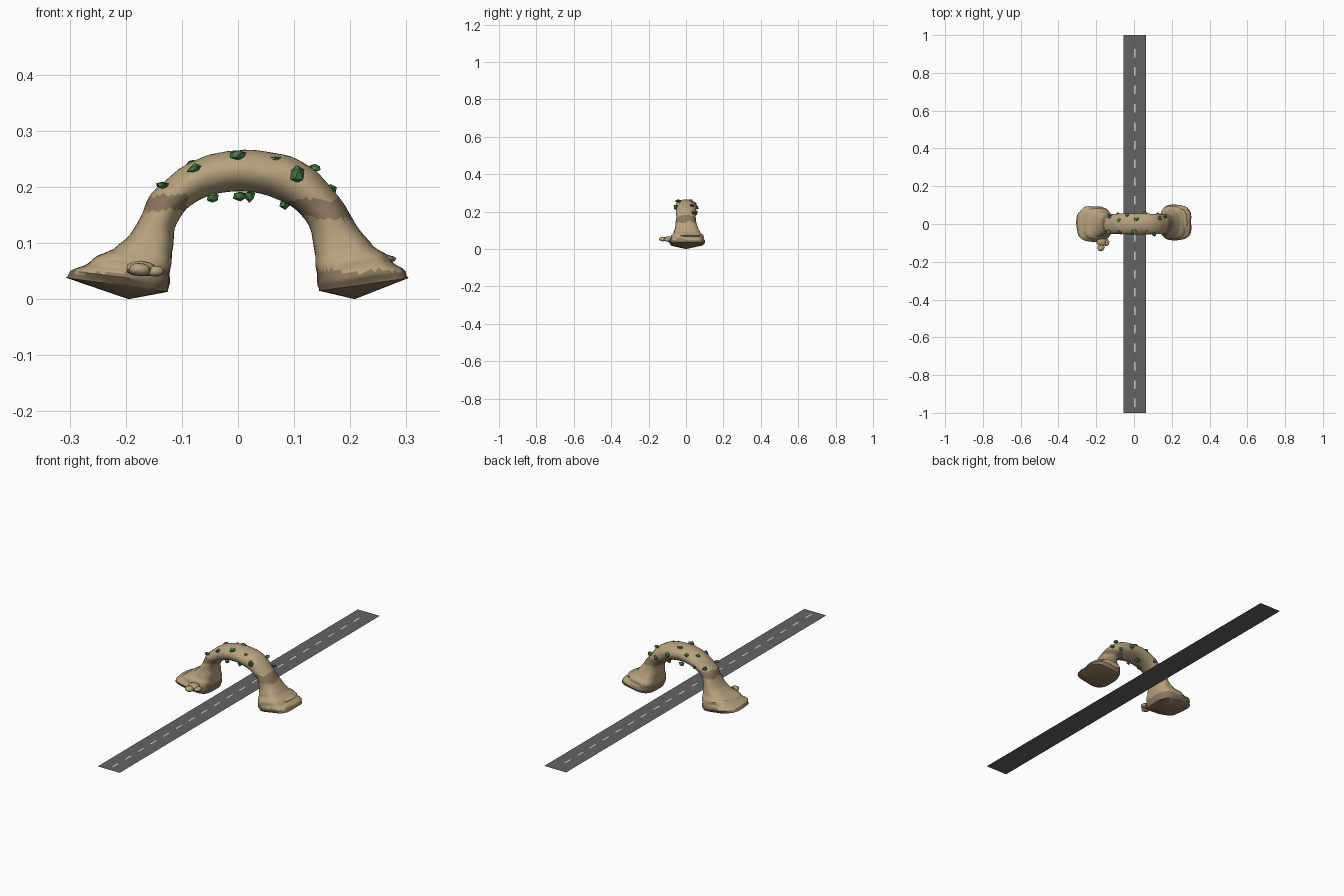
import bpy, bmesh, math, random
from mathutils import Vector, noise

if "Cube" in bpy.data.objects:
    bpy.data.objects.remove(bpy.data.objects["Cube"])
random.seed(4)

def mat(name, rgb):
    m = bpy.data.materials.new(name)
    m.diffuse_color = (*rgb, 1)
    m.use_nodes = True
    m.node_tree.nodes["Principled BSDF"].inputs["Base Color"].default_value = m.diffuse_color
    return m

SAND = mat("sandstone", (0.47, 0.36, 0.21))
BROWN = mat("dark sandstone", (0.26, 0.185, 0.11))
GREEN = mat("shrub green", (0.065, 0.20, 0.065))
ASPHALT = mat("asphalt", (0.125, 0.125, 0.13))
WHITE = mat("lane white", (0.75, 0.75, 0.75))

def finish(bm, name, mats, smooth=None):
    bmesh.ops.recalc_face_normals(bm, faces=bm.faces)
    me = bpy.data.meshes.new(name)
    bm.to_mesh(me)
    bm.free()
    for m in mats:
        me.materials.append(m)
    ob = bpy.data.objects.new(name, me)
    bpy.context.collection.objects.link(ob)
    if smooth:
        bpy.ops.object.select_all(action='DESELECT')
        ob.select_set(True)
        bpy.context.view_layer.objects.active = ob
        bpy.ops.object.shade_smooth_by_angle(angle=math.radians(smooth))
    return ob

# Arch sections: outer x, outer z, inner x, inner z, half depth
SECTIONS = [
    (-.305, .038, -.125, .013, .083), (-.285, .055, -.122, .035, .090),
    (-.25, .076, -.119, .065, .078), (-.20, .106, -.115, .10, .062),
    (-.175, .145, -.113, .125, .055), (-.158, .185, -.10, .15, .052),
    (-.13, .21, -.083, .168, .052), (-.095, .238, -.055, .183, .054),
    (-.05, .257, -.025, .19, .055), (.015, .266, .006, .192, .056),
    (.08, .258, .045, .187, .056), (.128, .237, .088, .17, .054),
    (.165, .2, .115, .147, .053), (.192, .165, .129, .125, .055),
    (.22, .118, .134, .10, .062), (.25, .088, .138, .07, .078),
    (.283, .062, .141, .038, .092), (.305, .038, .145, .015, .086)]

def catmull(p, i, t):
    a, b, c, d = (p[max(0, min(len(p) - 1, i + k))] for k in (-1, 0, 1, 2))
    return [.5 * (2 * y + (z - x) * t + (2 * x - 5 * y + 4 * z - w) * t * t
                  + (3 * y - x - 3 * z + w) * t ** 3) for x, y, z, w in zip(a, b, c, d)]

SUB, SIDES = 4, 32
def section(u):
    i = min(int(u), len(SECTIONS) - 2)
    return catmull(SECTIONS, i, u - i)

def arch_point(u, ang):
    ox, oz, ix, iz, d = section(u)
    foot = max(0, min(1, (.15 - (oz + iz) / 2) / .08))
    e = 1 - .4 * foot                          # feet are boxier than the span
    c, s = math.cos(ang), math.sin(ang)
    c = math.copysign(abs(c) ** e, c)
    s = math.copysign(abs(s) ** e, s)
    k = (1 - c) / 2
    shift = .008 if ox > .13 else 0
    return Vector((ox + (ix - ox) * k, d * s + shift * foot, oz + (iz - oz) * k))

# Natural rock arch with two flared feet
bm = bmesh.new()
rings = []
n = (len(SECTIONS) - 1) * SUB
for j in range(n + 1):
    ring = []
    for k in range(SIDES):
        u, a = j / SUB, 2 * math.pi * k / SIDES
        p = arch_point(u, a)
        ox, oz, ix, iz, d = section(u)
        mid = Vector(((ox + ix) / 2, 0, (oz + iz) / 2))
        bump = .05 * noise.noise(p * 22) + .02 * noise.noise(p * 60)
        if .03 < mid.z < .1:
            bump += .05 * math.sin(mid.z * 200)   # weathered ledges
        if math.cos(a) < -.3:
            bump *= .3
        ring.append(bm.verts.new(mid + (p - mid) * (1 + bump)))
    rings.append(ring)
for r, q in zip(rings, rings[1:]):
    for k in range(SIDES):
        m = (k + 1) % SIDES
        bm.faces.new((r[k], r[m], q[m], q[k]))
for ring, x in ((rings[0], -.195), (rings[-1], .208)):   # pointed undersides
    tip = bm.verts.new((x, 0, 0))
    for k in range(SIDES):
        bm.faces.new((ring[k], ring[(k + 1) % SIDES], tip))
bmesh.ops.triangulate(bm, faces=bm.faces)
for f in bm.faces:                                        # rock strata by height
    c = f.calc_center_median()
    w = .008 * noise.noise(c * 30)
    top = .19 if c.x < 0 else .178
    span = abs(c.x) > .09
    f.material_index = int(c.z + w < .05 or (span and top - .033 < c.z + w < top))
finish(bm, "rock_arch", [SAND, BROWN], 50)

def lump(name, loc, size, m, sub=1, rough=.25, smooth=None):
    bm = bmesh.new()
    bmesh.ops.create_icosphere(bm, subdivisions=sub, radius=1)
    for v in bm.verts:
        v.co *= 1 + random.uniform(-rough, rough)
        v.co = Vector([a * b for a, b in zip(v.co, size)]) + Vector(loc)
    finish(bm, name, [m], smooth)

# Shrubs clinging to the span: x, y, z, width, height
SHRUBS = [
    (-.135, -.042, .203, .013, .007), (-.077, -.042, .232, .013, .009),
    (.001, -.043, .257, .016, .009), (.065, -.03, .25, .011, .006),
    (.105, -.052, .222, .014, .019), (.137, .03, .234, .012, .008),
    (.165, .04, .194, .010, .010), (-.08, .02, .243, .012, .007),
    (-.035, .046, .243, .013, .010), (.012, .025, .26, .013, .007),
    (-.13, .040, .2, .012, .009), (.06, .052, .222, .014, .012),
    (-.045, -.02, .181, .010, .009), (.004, .03, .184, .012, .009),
    (.02, -.015, .184, .010, .010), (.084, .01, .17, .010, .009),
    (.125, .050, .19, .012, .012), (-.085, .052, .2, .011, .010)]
for i, (x, y, z, w, h) in enumerate(SHRUBS):
    lump(f"shrub_{i + 1}", (x, y, z), (w, w, h), GREEN)

# Boulders beside the left foot and ledge slabs on both feet
lump("boulder_large", (-.172, -.092, .054), (.028, .026, .014), SAND, 2, .08, 50)
lump("boulder_small", (-.148, -.098, .05), (.018, .02, .010), SAND, 2, .08, 50)
lump("boulder_front", (-.175, -.124, .053), (.02, .02, .012), SAND, 2, .08, 50)
lump("ledge_left", (-.225, .01, .075), (.028, .06, .008), SAND, 2, .05, 50)
lump("ledge_right", (.245, .02, .072), (.038, .065, .009), SAND, 2, .05, 50)

# Flat road and its dashed centre line
def strips(name, rects, z, m):
    bm = bmesh.new()
    for x0, x1, y0, y1 in rects:
        bm.faces.new([bm.verts.new((x, y, z)) for x, y in
                      ((x0, y0), (x1, y0), (x1, y1), (x0, y1))])
    finish(bm, name, [m])
    for p in bpy.data.objects[name].data.polygons:
        if p.normal.z < 0:
            p.flip()

strips("road", [(-.055, .063, -1, 1)], .042, ASPHALT)
strips("lane_dashes", [(.001, .007, -.97 + .0975 * i, -.925 + .0975 * i)
                       for i in range(20)], .0435, WHITE)
